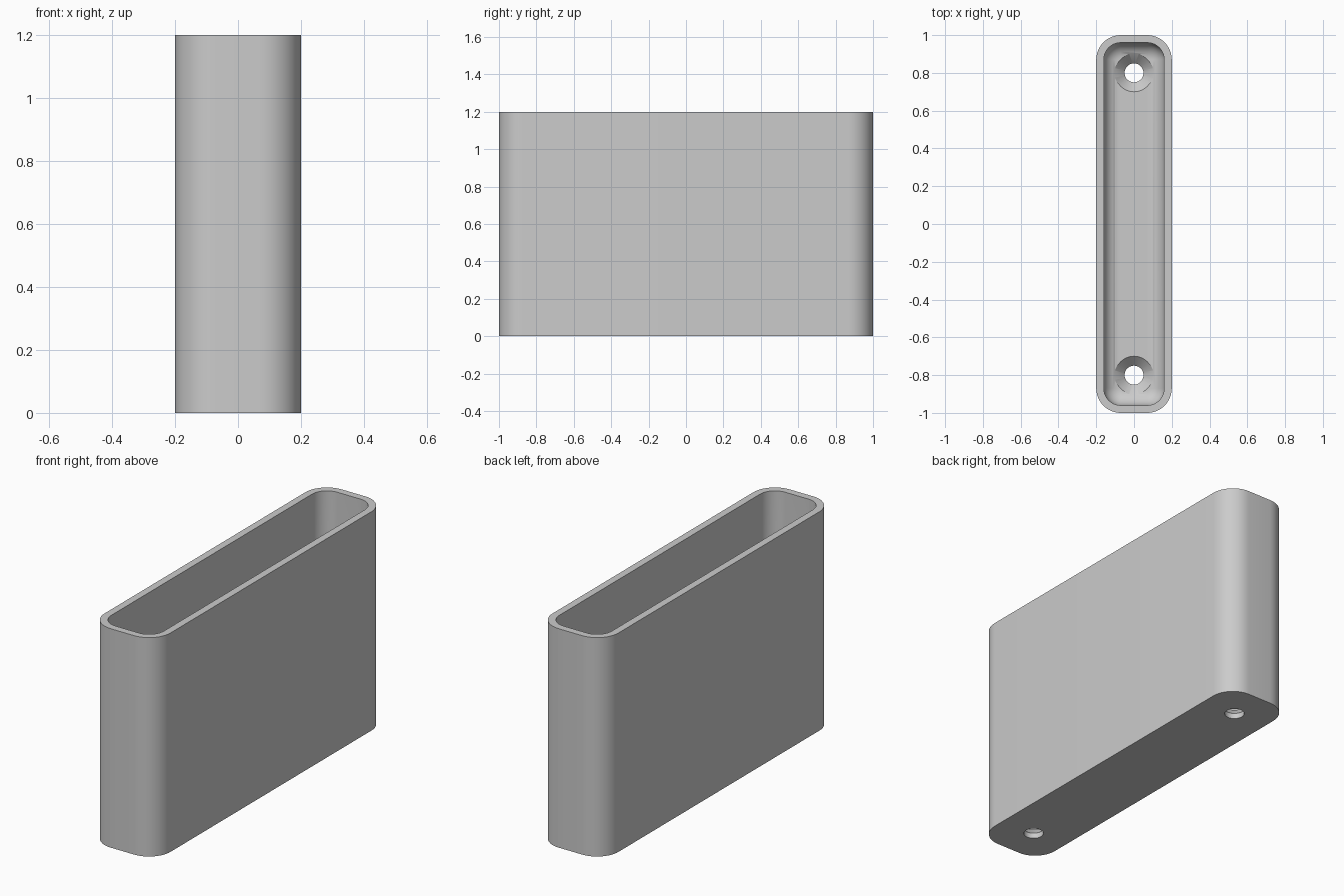
import bpy, bmesh
from math import sin, cos, pi, radians
from mathutils import Vector

cube = bpy.data.objects.get("Cube")
if cube:
    bpy.data.objects.remove(cube, do_unlink=True)

HALF_X, HALF_Y, HEIGHT = 0.2, 1.0, 1.2
WALL, FLOOR = 0.04, 0.08
CORNER, FILLET = 0.13, 0.085
HOLE_Y, HOLE_R, SINK_R, SINK_Z = 0.8, 0.05, 0.1, 0.03

grey = bpy.data.materials.new("plain grey")
grey.use_nodes = True
colour = (0.6, 0.6, 0.6, 1)
grey.diffuse_color = colour
grey.node_tree.nodes["Principled BSDF"].inputs["Base Color"].default_value = colour


def rounded_ring(inset, z, steps=12):
    """Rounded rectangle, pulled in from the outer outline by inset."""
    r = CORNER - inset
    points = []
    for quarter, (sx, sy) in enumerate([(1, 1), (-1, 1), (-1, -1), (1, -1)]):
        for i in range(steps + 1):
            a = (quarter + i / steps) * pi / 2
            points.append(Vector((sx * (HALF_X - CORNER) + r * cos(a),
                                  sy * (HALF_Y - CORNER) + r * sin(a), z)))
    return points


def circle_ring(r, y, z, steps=48):
    return [Vector((r * cos(2 * pi * i / steps), y + r * sin(2 * pi * i / steps), z))
            for i in range(steps)]


def loft(name, rings):
    """Closed solid through a stack of rings."""
    bm = bmesh.new()
    loops = [[bm.verts.new(p) for p in ring] for ring in rings]
    n = len(loops[0])
    for a, b in zip(loops, loops[1:]):
        for i in range(n):
            j = (i + 1) % n
            bm.faces.new((a[i], a[j], b[j], b[i]))
    bm.faces.new(loops[0][::-1])
    bm.faces.new(loops[-1])
    bmesh.ops.recalc_face_normals(bm, faces=bm.faces)
    mesh = bpy.data.meshes.new(name)
    bm.to_mesh(mesh)
    bm.free()
    obj = bpy.data.objects.new(name, mesh)
    bpy.context.collection.objects.link(obj)
    mesh.materials.append(grey)
    return obj


# Open tray: outer wall, rim, inner wall, then the fillet down to the floor
rings = [rounded_ring(0, 0), rounded_ring(0, HEIGHT), rounded_ring(WALL, HEIGHT)]
for i in range(11):
    t = i / 10 * pi / 2
    rings.append(rounded_ring(WALL + FILLET * (1 - cos(t)),
                              FLOOR + FILLET * (1 - sin(t))))
holder = loft("open_holder", rings)

bpy.context.view_layer.objects.active = holder
holder.select_set(True)

# Two countersunk screw holes through the floor
slope = (SINK_R - HOLE_R) / (FLOOR - SINK_Z)
for side in (-1, 1):
    y = side * HOLE_Y
    top = FLOOR + 0.04
    cutter = loft("screw_hole_cutter", [
        circle_ring(HOLE_R, y, -0.05),
        circle_ring(HOLE_R, y, SINK_Z),
        circle_ring(HOLE_R + slope * (top - SINK_Z), y, top)])
    cutter.hide_render = True
    mod = holder.modifiers.new("screw_hole", "BOOLEAN")
    mod.operation = "DIFFERENCE"
    mod.solver = "EXACT"
    mod.object = cutter
    bpy.ops.object.modifier_apply(modifier=mod.name)
    bpy.data.objects.remove(cutter, do_unlink=True)

bpy.ops.object.shade_smooth_by_angle(angle=radians(30))
